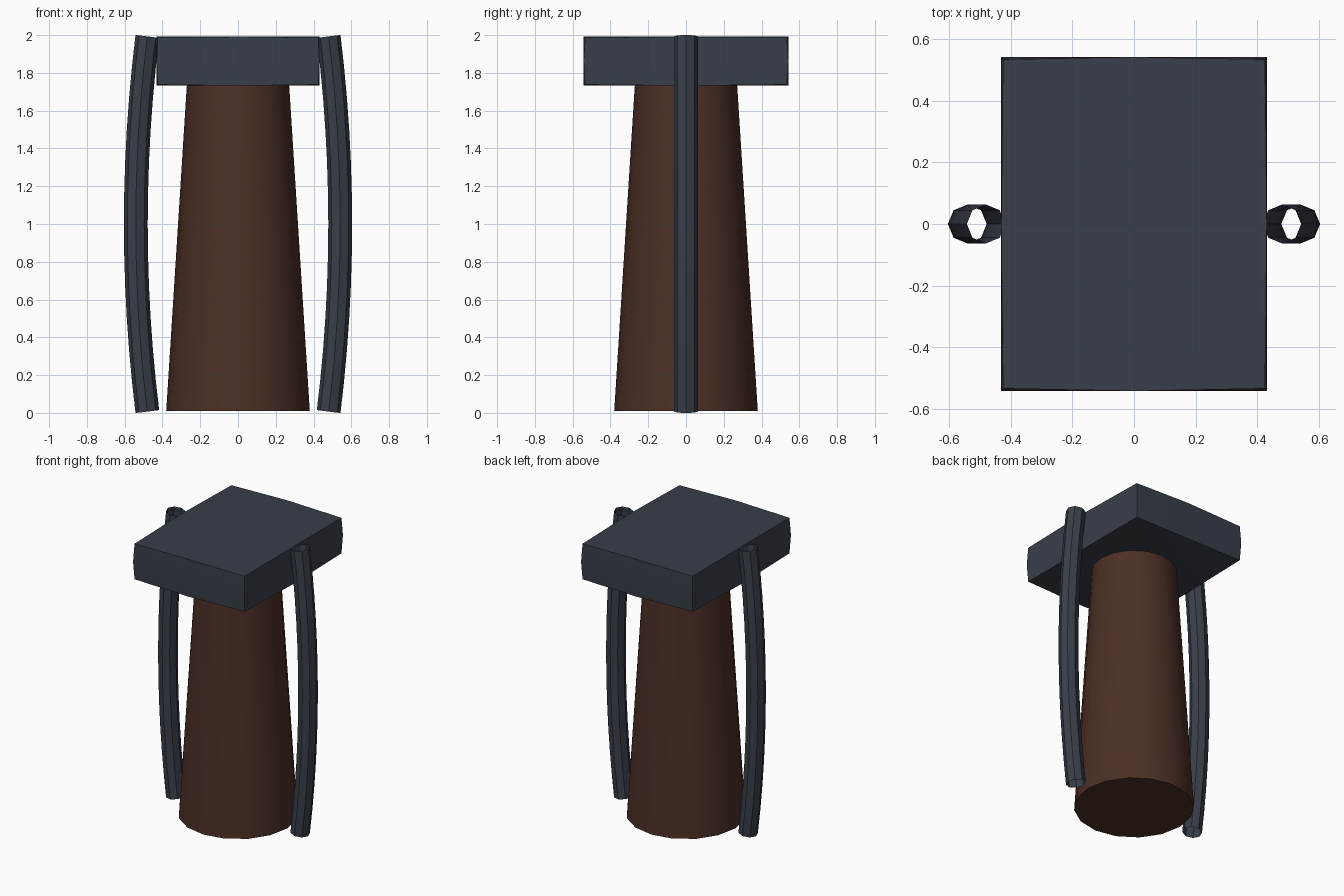
import bpy, bmesh, math
from mathutils import Vector

if "Cube" in bpy.data.objects:
    bpy.data.objects.remove(bpy.data.objects["Cube"])


def material(name, rgb):
    m = bpy.data.materials.new(name)
    m.diffuse_color = (*rgb, 1)
    m.use_nodes = True
    m.node_tree.nodes["Principled BSDF"].inputs["Base Color"].default_value = m.diffuse_color
    return m


SLATE = material("dark slate metal", (0.040, 0.049, 0.067))
BROWN = material("dark brown leather", (0.072, 0.029, 0.019))


def finish(bm, name, mat):
    bmesh.ops.recalc_face_normals(bm, faces=bm.faces)
    me = bpy.data.meshes.new(name)
    bm.to_mesh(me)
    bm.free()
    me.materials.append(mat)
    ob = bpy.data.objects.new(name, me)
    bpy.context.collection.objects.link(ob)
    bpy.ops.object.select_all(action='DESELECT')
    ob.select_set(True)
    bpy.context.view_layer.objects.active = ob
    bpy.ops.object.shade_smooth_by_angle(angle=math.radians(35))
    return ob


# Tapered grip, wide at the bottom
bm = bmesh.new()
bmesh.ops.create_cone(bm, cap_ends=True, segments=16, radius1=0.38,
                      radius2=0.27, depth=1.74)
bmesh.ops.translate(bm, verts=bm.verts, vec=(0, 0, 0.88))
finish(bm, "grip", BROWN)

# Pommel block, its faces bulging slightly at the middle
bm = bmesh.new()
bmesh.ops.create_cube(bm, size=2)
bmesh.ops.subdivide_edges(bm, edges=bm.edges, cuts=1, use_grid_fill=True)
half, bulge = Vector((0.425, 0.534, 0.124)), Vector((0.006, 0.008, 0.006))
for v in bm.verts:
    mids = sum(abs(c) < 0.01 for c in v.co)
    v.co = Vector(c * (h + b * min(mids, 1))
                  for c, h, b in zip(v.co, half, bulge))
    v.co.z += 1.862
finish(bm, "pommel_block", SLATE)


# Bowed open tubes on both sides
def bowed_tube(name, side, radius=0.063, sides=8, steps=12):
    bm = bmesh.new()
    rings = []
    for i in range(steps + 1):
        t = -1 + 2 * i / steps
        centre = Vector((0.48 + 0.061 * (1 - t * t), 0, 1 + 0.993 * t))
        tangent = Vector((-0.122 * t, 0, 0.993)).normalized()
        across = Vector((tangent.z, 0, -tangent.x))
        ring = []
        for k in range(sides):
            a = 2 * math.pi * k / sides
            p = centre + radius * (across * math.cos(a)
                                   + Vector((0, math.sin(a), 0)))
            ring.append(bm.verts.new((p.x * side, p.y, p.z)))
        rings.append(ring)
    for lo, hi in zip(rings, rings[1:]):
        for k in range(sides):
            n = (k + 1) % sides
            bm.faces.new((lo[k], lo[n], hi[n], hi[k]))
    ob = finish(bm, name, SLATE)
    ob.data.shade_smooth()


bowed_tube("left_guard_tube", -1)
bowed_tube("right_guard_tube", 1)
